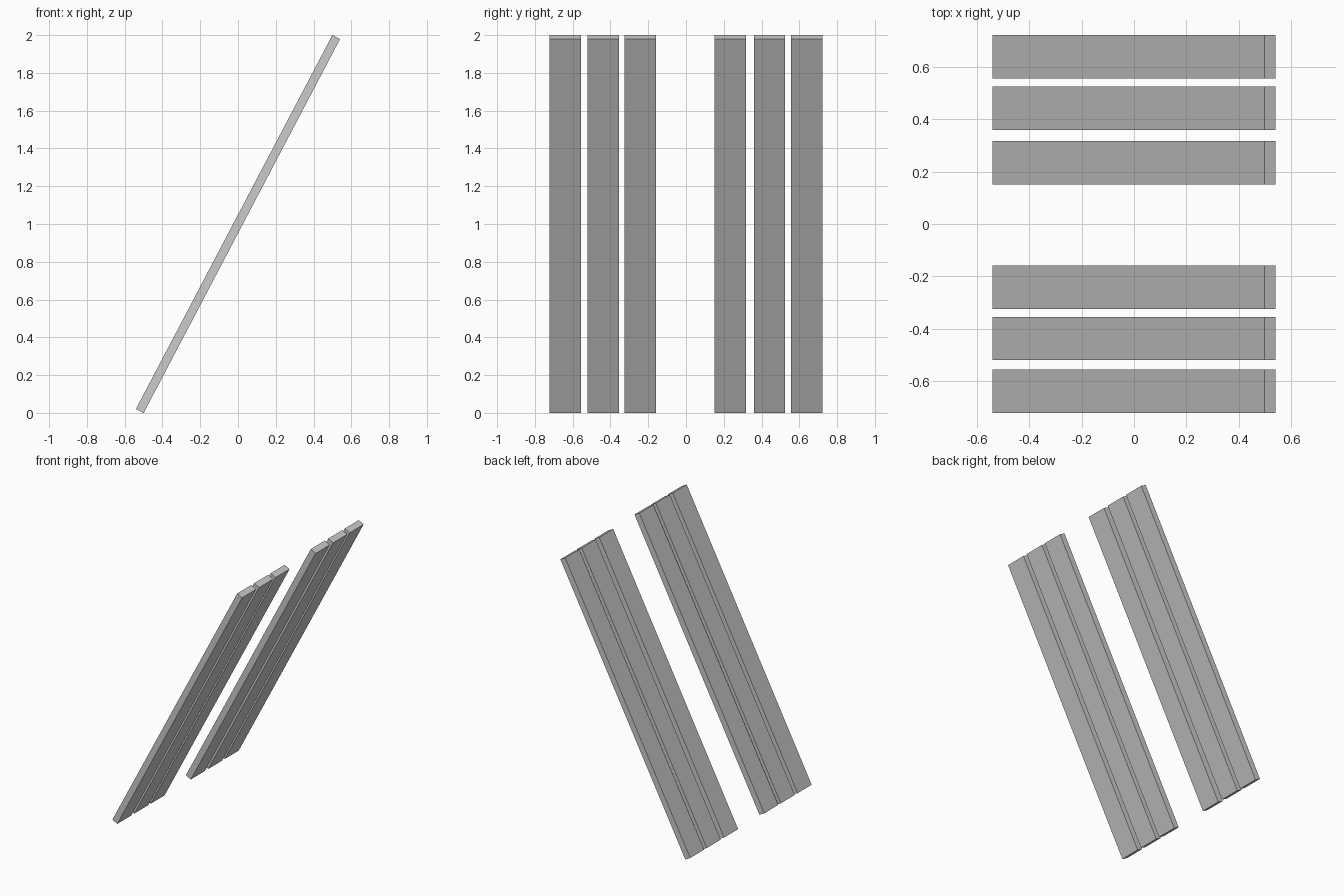
import bpy
from math import atan2, hypot

if "Cube" in bpy.data.objects:
    bpy.data.objects.remove(bpy.data.objects["Cube"])

# Slanted boards: shared side profile runs from the low left end to the high right end
RUN, RISE = 1.04, 1.98
THICK, WIDTH = 0.046, 0.166
LENGTH, TILT = hypot(RUN, RISE), atan2(RUN, RISE)


def board(name, y):
    bpy.ops.mesh.primitive_cube_add(size=1, location=(0, y, 1), rotation=(0, TILT, 0))
    ob = bpy.context.object
    ob.name = name
    ob.scale = (THICK, WIDTH, LENGTH)
    return ob


# Two groups of three boards with a wide gap between them
for group, rows in (("front", (-0.639, -0.438, -0.242)),
                    ("back", (0.235, 0.442, 0.639))):
    for i, y in enumerate(rows, 1):
        board(f"{group}_board_{i}", y)
